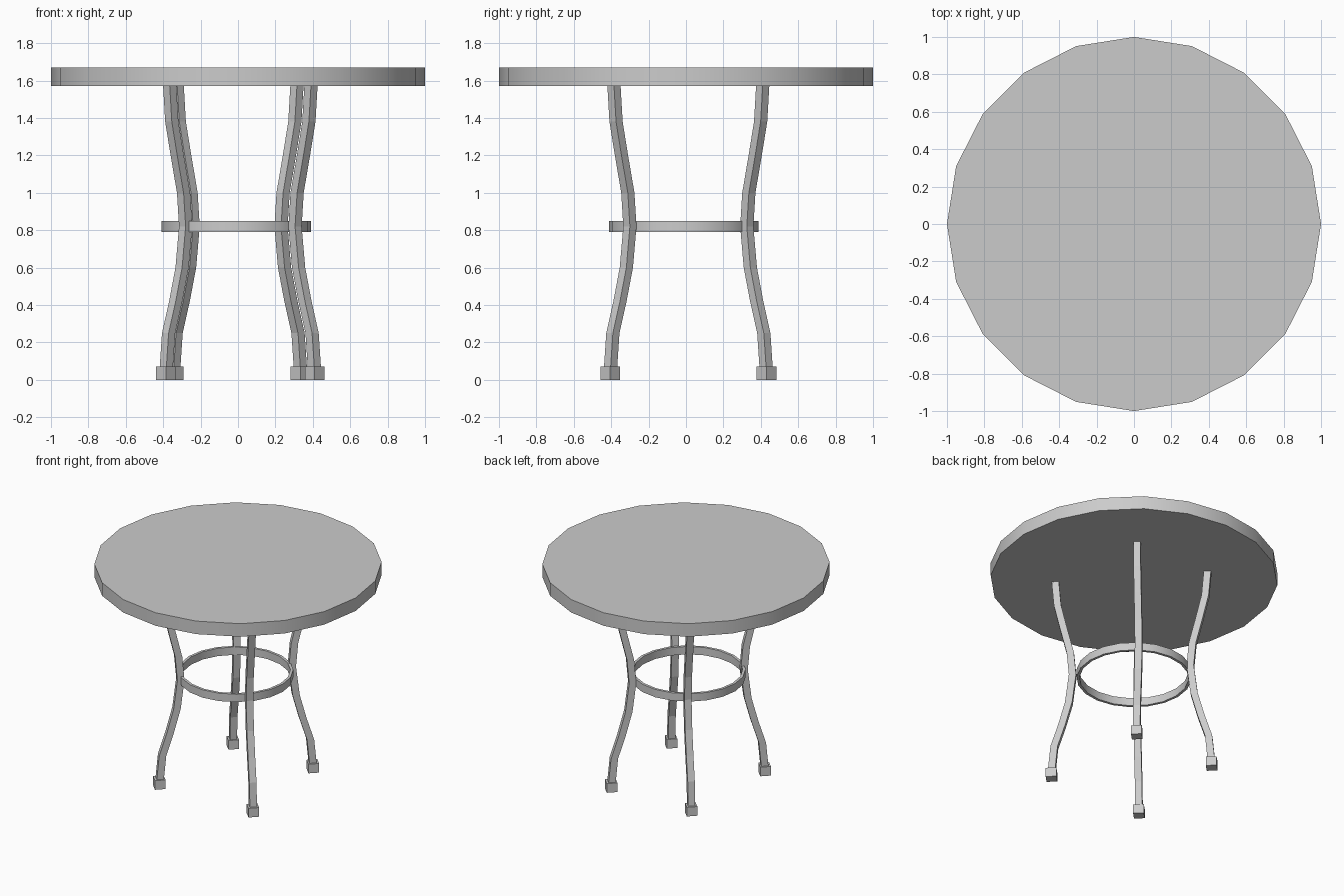
import bpy, bmesh
from math import sin, cos, pi, radians
from mathutils import Matrix, Vector

if "Cube" in bpy.data.objects:
    bpy.data.objects.remove(bpy.data.objects["Cube"])


def finish(name, bm, smooth=False):
    bmesh.ops.recalc_face_normals(bm, faces=bm.faces)
    me = bpy.data.meshes.new(name)
    bm.to_mesh(me)
    bm.free()
    ob = bpy.data.objects.new(name, me)
    bpy.context.collection.objects.link(ob)
    if smooth:
        bpy.ops.object.select_all(action='DESELECT')
        ob.select_set(True)
        bpy.context.view_layer.objects.active = ob
        bpy.ops.object.shade_smooth_by_angle(angle=radians(30))
    return ob


def loft(bm, sections, closed=False):
    """Skin a list of point loops; cap the ends unless closed."""
    loops = [[bm.verts.new(p) for p in s] for s in sections]
    pairs = list(zip(loops, loops[1:]))
    if closed:
        pairs.append((loops[-1], loops[0]))
    else:
        bm.faces.new(loops[0])
        bm.faces.new(loops[-1])
    for a, b in pairs:
        n = len(a)
        for i in range(n):
            j = (i + 1) % n
            bm.faces.new((a[i], a[j], b[j], b[i]))


def circle(r, z, n=20, cx=0, cy=0):
    return [(cx + r * cos(2 * pi * i / n), cy + r * sin(2 * pi * i / n), z) for i in range(n)]


def diamond(x, y, z, side):
    """Square section turned 45 degrees, facing the table centre."""
    return circle(side / 2 ** 0.5, z, 4, x, y)


# Table top
bm = bmesh.new()
loft(bm, [circle(1, 1.57), circle(1, 1.67)])
finish("table_top", bm, True)

# Brace ring between the legs
bm = bmesh.new()
loft(bm, [circle(r, z, 20, -0.01, -0.012)
          for r, z in ((0.40, 0.79), (0.40, 0.85), (0.38, 0.85), (0.38, 0.79))], True)
finish("brace_ring", bm, True)

# Curved legs: (height, inward shift along x and y)
PATH = [(0.05, 0), (0.07, 0.002), (0.25, 0.014), (0.42, 0.052), (0.60, 0.086), (0.82, 0.105),
        (1.00, 0.094), (1.20, 0.060), (1.38, 0.031), (1.57, 0.020)]
FEET = {"front_right": (0.41, -0.405), "back_right": (0.335, 0.43),
        "front_left": (-0.385, -0.405), "back_left": (-0.345, 0.43)}

for name, (x, y) in FEET.items():
    sx, sy = (1 if x > 0 else -1), (1 if y > 0 else -1)
    bm = bmesh.new()
    loft(bm, [diamond(x - sx * d, y - sy * d, z, 0.05) for z, d in PATH])
    finish(name + "_leg", bm)
    # Foot block
    bm = bmesh.new()
    loft(bm, [diamond(x, y, z, 0.075) for z in (0, 0.07)])
    finish(name + "_foot", bm)
